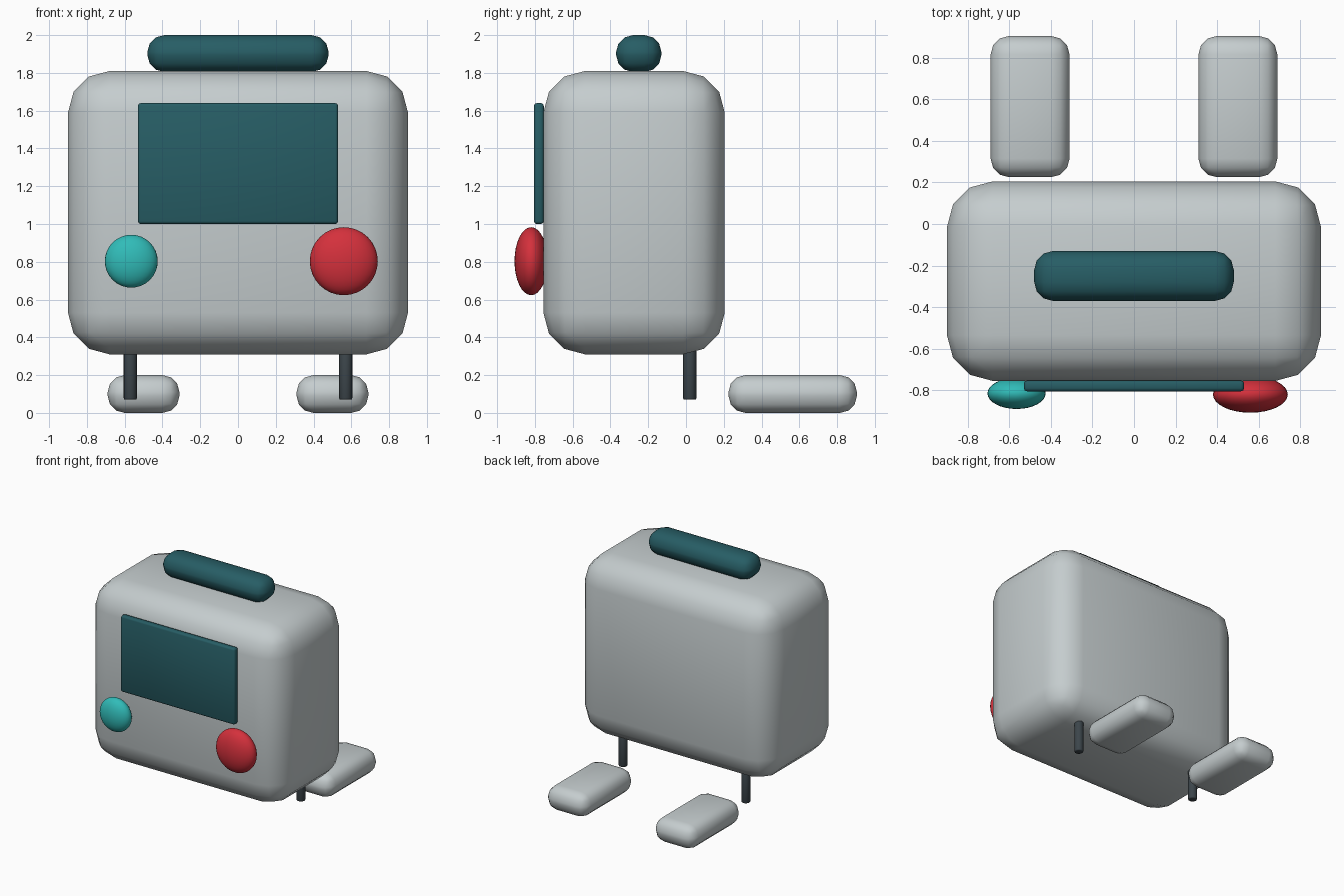
import bpy
import math

cube = bpy.data.objects.get("Cube")
if cube:
    bpy.data.objects.remove(cube, do_unlink=True)


def material(name, r, g, b):
    m = bpy.data.materials.new(name)
    m.use_nodes = True
    m.diffuse_color = (r, g, b, 1)
    bsdf = m.node_tree.nodes["Principled BSDF"]
    bsdf.inputs["Base Color"].default_value = (r, g, b, 1)
    bsdf.inputs["Roughness"].default_value = 0.6
    return m


GREY = material("light grey", 0.56, 0.61, 0.62)
DARK_TEAL = material("dark teal", 0.02, 0.11, 0.13)
TEAL = material("turquoise", 0.03, 0.5, 0.48)
RED = material("red", 0.66, 0.03, 0.045)
CHARCOAL = material("charcoal", 0.045, 0.06, 0.07)


def finish(name, mat, bevel=0, segments=3):
    """Name, colour, bevel and smooth the active primitive."""
    ob = bpy.context.object
    ob.name = ob.data.name = name
    ob.data.materials.append(mat)
    bpy.ops.object.transform_apply(location=False, rotation=True, scale=True)
    if bevel:
        mod = ob.modifiers.new("rounded edges", "BEVEL")
        mod.width = bevel
        mod.segments = segments
        mod.limit_method = "ANGLE"
        mod.angle_limit = math.radians(40)
    bpy.ops.object.shade_smooth()
    return ob


def rounded_box(name, low, high, bevel, segments, mat):
    centre = [(a + b) / 2 for a, b in zip(low, high)]
    bpy.ops.mesh.primitive_cube_add(size=1, location=centre)
    bpy.context.object.scale = [b - a for a, b in zip(low, high)]
    return finish(name, mat, bevel, segments)


def button(name, centre, radius, depth, mat):
    bpy.ops.mesh.primitive_uv_sphere_add(segments=32, ring_count=16, radius=1, location=centre)
    bpy.context.object.scale = (radius, depth, radius)
    return finish(name, mat)


# Case, carrying handle and screen
rounded_box("body", (-0.9, -0.755, 0.31), (0.9, 0.205, 1.81), 0.22, 3, GREY)
rounded_box("handle", (-0.48, -0.37, 1.805), (0.48, -0.13, 2.0), 0.09, 3, DARK_TEAL)
rounded_box("screen", (-0.53, -0.805, 1.0), (0.53, -0.753, 1.64), 0.015, 2, DARK_TEAL)

# Domed buttons
button("small_button", (-0.565, -0.815, 0.803), 0.14, 0.075, TEAL)
button("large_button", (0.56, -0.82, 0.803), 0.18, 0.088, RED)

# Legs and feet
for side, s in (("left", 1), ("right", -1)):
    bpy.ops.mesh.primitive_cylinder_add(vertices=16, radius=0.035, depth=0.3,
                                        location=(s * 0.57, 0.02, 0.22))
    finish(side + "_leg", CHARCOAL, 0.008, 2)
    x0, x1 = sorted((s * 0.31, s * 0.69))
    rounded_box(side + "_foot", (x0, 0.225, 0), (x1, 0.905, 0.2), 0.09, 3, GREY)
